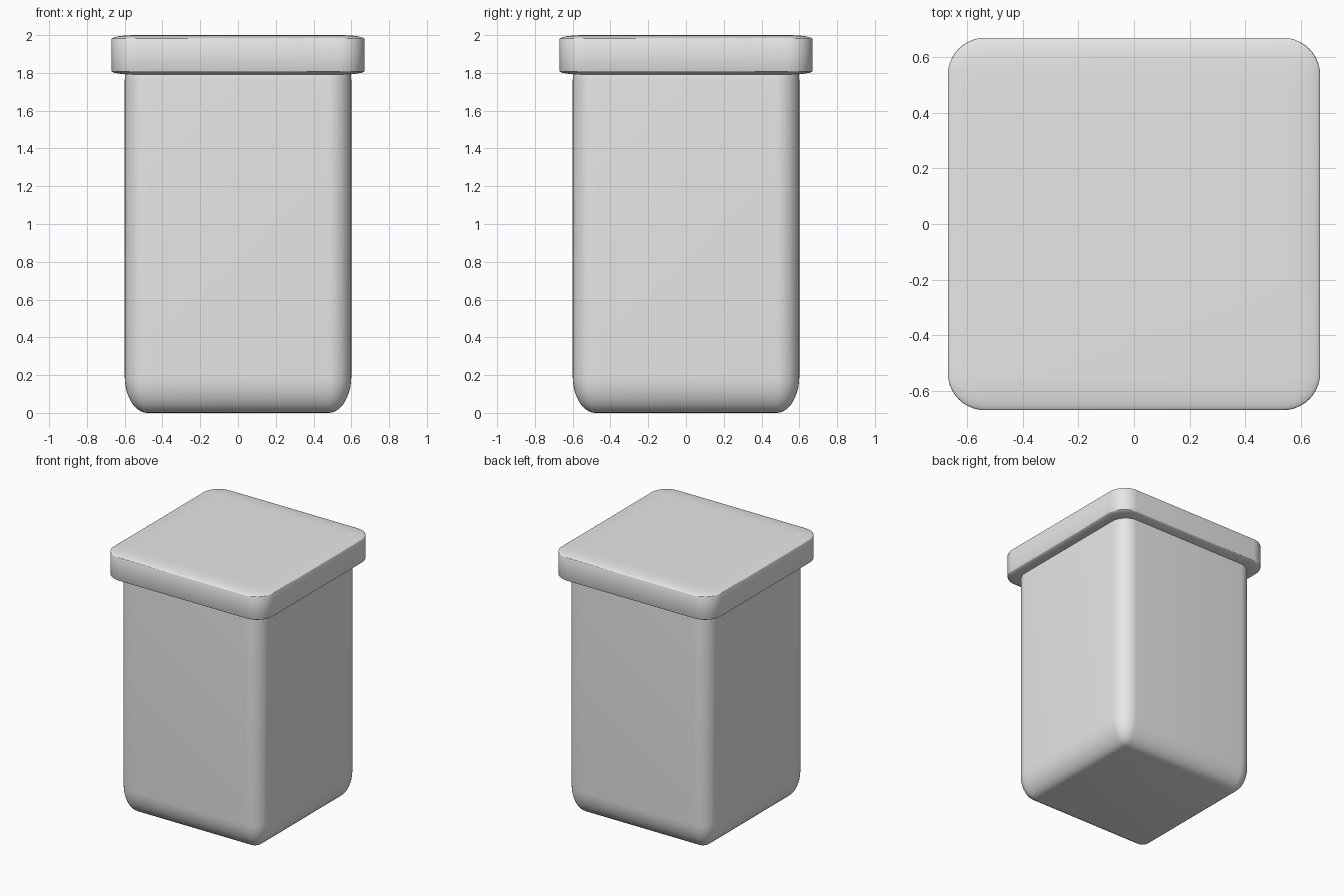
import bpy
import bmesh

cube = bpy.data.objects.get("Cube")
if cube:
    bpy.data.objects.remove(cube, do_unlink=True)

grey = bpy.data.materials.new("plain grey")
grey.use_nodes = True
colour = (0.8, 0.8, 0.8, 1)
grey.diffuse_color = colour
grey.node_tree.nodes["Principled BSDF"].inputs["Base Color"].default_value = colour


def rounded_box(name, half_width, bottom, top):
    """Round a cube evenly, then stretch it so the rounding stretches too."""
    bm = bmesh.new()
    bmesh.ops.create_cube(bm, size=2)
    bmesh.ops.bevel(bm, geom=bm.edges[:], offset=0.2, segments=10,
                    profile=0.5, affect='EDGES')
    half_height = (top - bottom) / 2
    bmesh.ops.scale(bm, vec=(half_width, half_width, half_height), verts=bm.verts)
    bmesh.ops.translate(bm, vec=(0, 0, bottom + half_height), verts=bm.verts)
    mesh = bpy.data.meshes.new(name)
    bm.to_mesh(mesh)
    bm.free()
    mesh.materials.append(grey)
    obj = bpy.data.objects.new(name, mesh)
    bpy.context.collection.objects.link(obj)
    bpy.ops.object.select_all(action='DESELECT')
    obj.select_set(True)
    bpy.context.view_layer.objects.active = obj
    bpy.ops.object.shade_smooth_by_angle()


# Container with soft edges, its top tucked inside the lid
rounded_box("container_body", 0.6, 0, 1.95)

# Wider flat lid with the same corner rounding
rounded_box("lid", 0.67, 1.79, 2)
